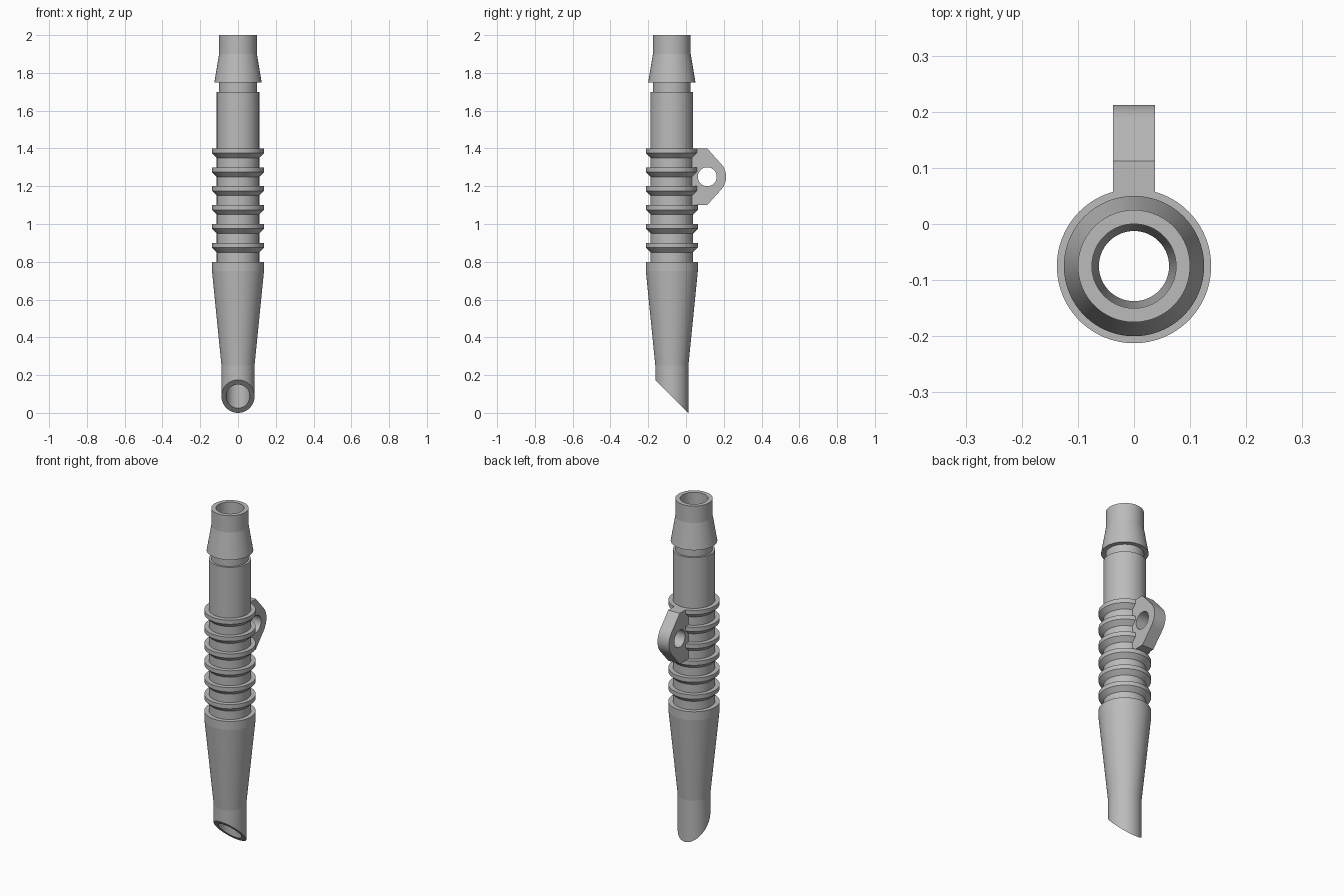
import bpy
import bmesh
from math import acos, cos, pi, radians, sin
from mathutils import Matrix, Vector

default = bpy.data.objects.get("Cube")
if default:
    bpy.data.objects.remove(default)

AXIS_Y = -0.075
SEGMENTS = 96

# Single grey plastic
grey = bpy.data.materials.new("grey plastic")
grey.use_nodes = True
colour = (0.5, 0.5, 0.5, 1)
grey.diffuse_color = colour
grey.node_tree.nodes["Principled BSDF"].inputs["Base Color"].default_value = colour


def finish(obj):
    bpy.ops.object.select_all(action="DESELECT")
    obj.select_set(True)
    bpy.context.view_layer.objects.active = obj
    if obj.type == "CURVE":
        bpy.ops.object.convert(target="MESH")
    obj = bpy.context.object
    obj.data.materials.clear()
    obj.data.materials.append(grey)
    bpy.ops.object.shade_smooth_by_angle(angle=radians(5))


# Tube profile (radius, height): tapered nozzle, ribs, barbed top, bore
outer = [(0.0875, -0.1), (0.0875, 0.25), (0.1375, 0.75), (0.1375, 0.8), (0.1125, 0.8)]
for i in range(6):
    top = 0.9 + 0.1 * i
    outer += [(0.1125, top - 0.05), (0.1375, top - 0.025), (0.1375, top), (0.1125, top)]
outer += [(0.1125, 1.7), (0.1, 1.7), (0.1, 1.75), (0.125, 1.75), (0.1, 1.9), (0.1, 2.0)]
bore = [(0.075, 2.0), (0.075, 0.75), (0.0625, 0.25), (0.0625, -0.1)]

bm = bmesh.new()
points = [bm.verts.new((r, AXIS_Y, z)) for r, z in outer + bore]
edges = [bm.edges.new(pair) for pair in zip(points, points[1:])]
bmesh.ops.spin(bm, geom=points + edges, cent=(0, AXIS_Y, 0), axis=(0, 0, 1),
               angle=2 * pi, steps=SEGMENTS, use_duplicate=False)
bmesh.ops.remove_doubles(bm, verts=bm.verts[:], dist=1e-5)

# Slanted mouth, cut at 45 degrees and closed between wall and bore
bmesh.ops.bisect_plane(bm, geom=bm.verts[:] + bm.edges[:] + bm.faces[:],
                       plane_co=Vector((0, 0.0125, 0)),
                       plane_no=Vector((0, -1, -1)).normalized(), clear_outer=True)
rim = [e for e in bm.edges if e.is_boundary]
bmesh.ops.bridge_loops(bm, edges=rim)
bmesh.ops.recalc_face_normals(bm, faces=bm.faces[:])
mesh = bpy.data.meshes.new("ribbed_tube")
bm.to_mesh(mesh)
bm.free()
tube = bpy.data.objects.new("ribbed_tube", mesh)
bpy.context.collection.objects.link(tube)
finish(tube)

# Hanging lug: rounded tip tangent to two slopes, with a round hole
TIP, HALF, HOLE = 0.1, 0.15, 0.05
spread = pi / 2 - acos(TIP / HALF)
arc = [spread * (1 - 2 * i / 24) for i in range(25)]
outline = [(-0.0975, -HALF), (-0.0975, HALF), (0, HALF)]
outline += [(TIP * cos(a), TIP * sin(a)) for a in arc] + [(0, -HALF)]
circle = [2 * pi * i / SEGMENTS for i in range(SEGMENTS)]
hole = [(HOLE * cos(a), HOLE * sin(a)) for a in circle]

curve = bpy.data.curves.new("hanging_lug", "CURVE")
curve.dimensions = "2D"
curve.fill_mode = "BOTH"
curve.extrude = 0.0375
for loop in (outline, hole):
    spline = curve.splines.new("POLY")
    spline.points.add(len(loop) - 1)
    for point, (u, v) in zip(spline.points, loop):
        point.co = (u, v, 0, 1)
    spline.use_cyclic_u = True
lug = bpy.data.objects.new("hanging_lug", curve)
lug.matrix_world = (Matrix.Translation((0, 0.1125, 1.25))
                    @ Matrix(((0, 0, 1, 0), (1, 0, 0, 0), (0, 1, 0, 0), (0, 0, 0, 1))))
bpy.context.collection.objects.link(lug)
finish(lug)
